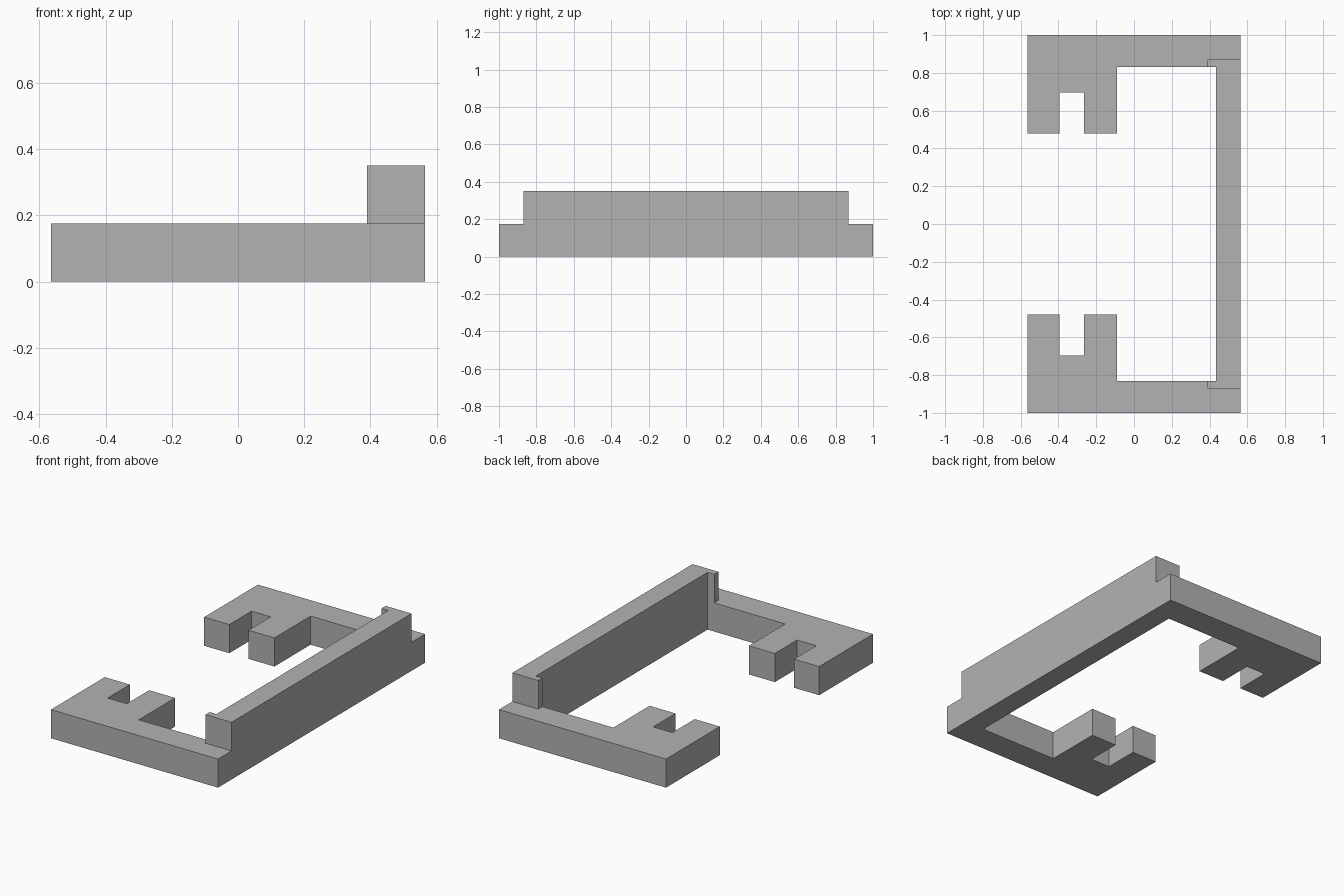
import bpy
import bmesh

cube = bpy.data.objects.get("Cube")
if cube:
    bpy.data.objects.remove(cube, do_unlink=True)

grey = bpy.data.materials.new("plain grey")
grey.use_nodes = True
colour = (0.45, 0.45, 0.45, 1)
grey.diffuse_color = colour
grey.node_tree.nodes["Principled BSDF"].inputs["Base Color"].default_value = colour

EDGE = 0.565     # half width of the frame
INNER = 0.435    # inner face of the long side
LEVEL = 0.175    # height of each layer


def symmetric_slab(name, half, bottom, top):
    """Extrude an outline given for y > 0 and mirrored to y < 0."""
    outline = half + [(x, -y) for x, y in reversed(half)]
    bm = bmesh.new()
    face = bm.faces.new([bm.verts.new((x, y, bottom)) for x, y in outline])
    result = bmesh.ops.extrude_face_region(bm, geom=[face])
    raised = [v for v in result["geom"] if isinstance(v, bmesh.types.BMVert)]
    bmesh.ops.translate(bm, verts=raised, vec=(0, 0, top - bottom))
    bmesh.ops.recalc_face_normals(bm, faces=bm.faces)
    mesh = bpy.data.meshes.new(name)
    bm.to_mesh(mesh)
    bm.free()
    mesh.materials.append(grey)
    obj = bpy.data.objects.new(name, mesh)
    bpy.context.collection.objects.link(obj)
    return obj


# Lower frame: long side, two arms and a slotted foot on each arm
symmetric_slab("base_frame", [
    (INNER, 0.83), (-0.09, 0.83), (-0.09, 0.48), (-0.265, 0.48),
    (-0.265, 0.695), (-0.395, 0.695), (-0.395, 0.48), (-EDGE, 0.48),
    (-EDGE, 1), (EDGE, 1)], 0, LEVEL)

# Upper rail on the long side, with a short return at each end
symmetric_slab("upper_rail", [
    (INNER, 0.83), (0.39, 0.83), (0.39, 0.87), (EDGE, 0.87)],
    LEVEL, 2 * LEVEL)
